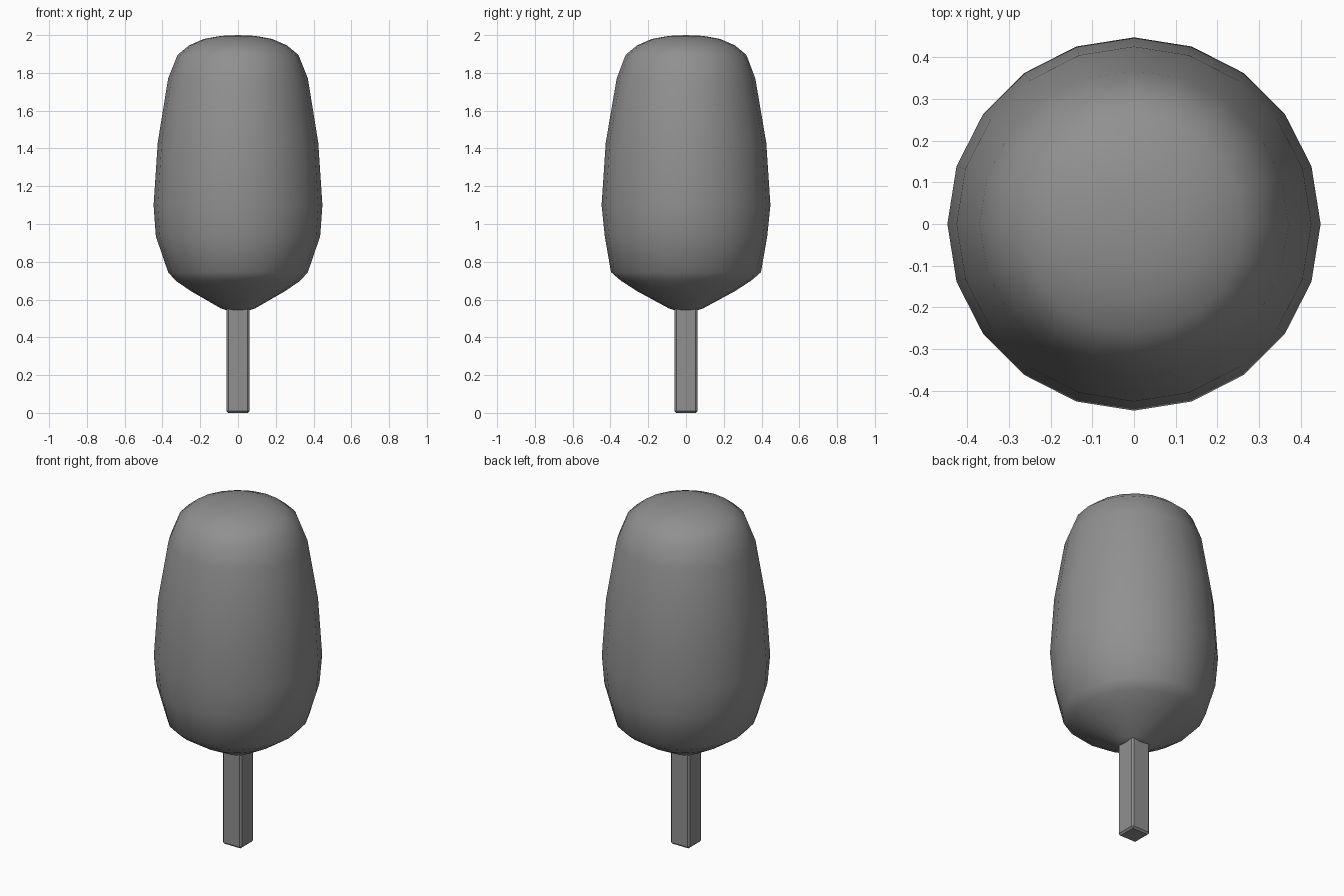
import bpy, bmesh, math

if "Cube" in bpy.data.objects:
    bpy.data.objects.remove(bpy.data.objects["Cube"])

SIDES = 20


def new_object(name, bm):
    bmesh.ops.recalc_face_normals(bm, faces=bm.faces)
    mesh = bpy.data.meshes.new(name)
    bm.to_mesh(mesh)
    bm.free()
    obj = bpy.data.objects.new(name, mesh)
    bpy.context.collection.objects.link(obj)
    return obj


# Ice cream body: rings of (x radius, y radius, height), closed by a pole at each end
profile = [
    (0.05, 0.05, 0.54), (0.09, 0.09, 0.553), (0.25, 0.26, 0.645),
    (0.33, 0.345, 0.70), (0.37, 0.397, 0.745), (0.435, 0.43, 0.935),
    (0.447, 0.447, 1.10), (0.425, 0.425, 1.43), (0.37, 0.367, 1.77),
    (0.32, 0.32, 1.895), (0.26, 0.26, 1.945), (0.18, 0.18, 1.98), (0.09, 0.09, 1.996),
]
bm = bmesh.new()
rings = []
for rx, ry, z in profile:
    angles = [2 * math.pi * i / SIDES for i in range(SIDES)]
    rings.append([bm.verts.new((rx * math.cos(a), ry * math.sin(a), z)) for a in angles])
bottom = bm.verts.new((0, 0, 0.54))
top = bm.verts.new((0, 0, 2.0))
for i in range(SIDES):
    j = (i + 1) % SIDES
    for lo, hi in zip(rings, rings[1:]):
        bm.faces.new((lo[i], lo[j], hi[j], hi[i]))
    bm.faces.new((bottom, rings[0][j], rings[0][i]))
    bm.faces.new((top, rings[-1][i], rings[-1][j]))
for f in bm.faces:
    f.smooth = True
body = new_object("ice_cream", bm)

# Square wooden stick with bevelled edges, its top hidden inside the body
bm = bmesh.new()
bmesh.ops.create_cube(bm, size=1)
for v in bm.verts:
    v.co = (v.co.x * 0.122, v.co.y * 0.122, (v.co.z + 0.5) * 0.62)
stick = new_object("stick", bm)
bevel = stick.modifiers.new("soft_edges", "BEVEL")
bevel.width = 0.01
bevel.segments = 1

# Dark grey finish
grey = bpy.data.materials.new("dark_grey")
grey.diffuse_color = (0.28, 0.28, 0.28, 1)
grey.use_nodes = True
grey.node_tree.nodes["Principled BSDF"].inputs["Base Color"].default_value = grey.diffuse_color
for obj in (body, stick):
    obj.data.materials.append(grey)
